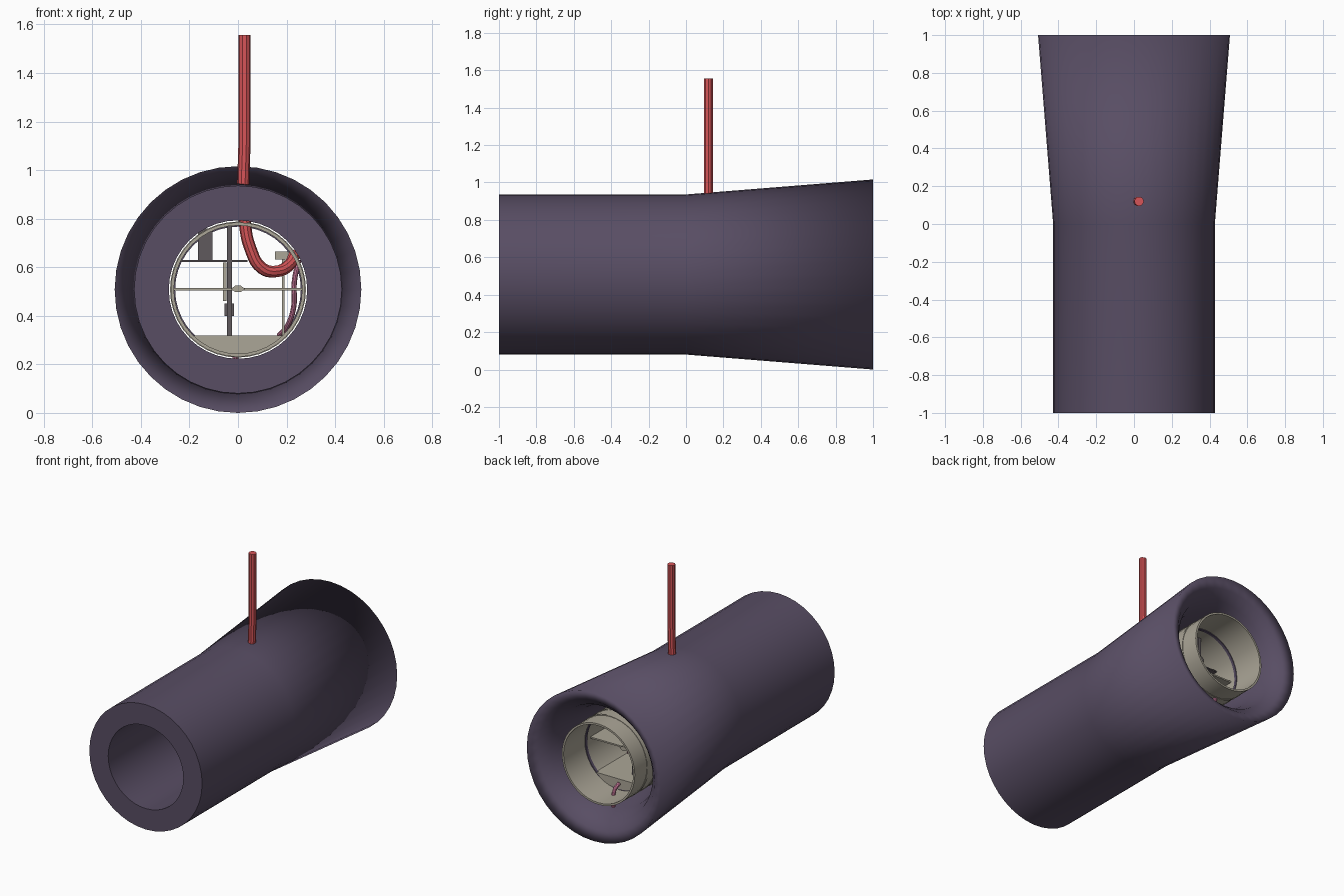
import bpy, bmesh, math
from mathutils import Vector

if "Cube" in bpy.data.objects:
    bpy.data.objects.remove(bpy.data.objects["Cube"])

CZ = 0.508   # height of the tunnel axis
SEG = 40


def material(name, rgb):
    m = bpy.data.materials.new(name)
    m.diffuse_color = (*rgb, 1)
    m.use_nodes = True
    m.node_tree.nodes["Principled BSDF"].inputs["Base Color"].default_value = m.diffuse_color
    return m


PURPLE = material("dark purple", (0.098, 0.075, 0.127))
BEIGE = material("warm grey", (0.41, 0.38, 0.31))
RED = material("red", (0.68, 0.091, 0.098))
PINK = material("pink", (0.68, 0.22, 0.38))
DARK = material("dark grey", (0.115, 0.10, 0.11))


def finish(bm, name, mat):
    bmesh.ops.recalc_face_normals(bm, faces=bm.faces)
    me = bpy.data.meshes.new(name)
    bm.to_mesh(me)
    bm.free()
    me.materials.append(mat)
    ob = bpy.data.objects.new(name, me)
    bpy.context.collection.objects.link(ob)
    return ob


def revolve(name, profile, mat, sharp_rows=()):
    """Closed (y, radius) profile turned about the tunnel axis."""
    bm = bmesh.new()
    rows = []
    for y, r in profile:
        rows.append([bm.verts.new((r * math.cos(2 * math.pi * i / SEG), y,
                                   CZ + r * math.sin(2 * math.pi * i / SEG)))
                     for i in range(SEG)])
    for k, a in enumerate(rows):
        b = rows[(k + 1) % len(rows)]
        for i in range(SEG):
            j = (i + 1) % SEG
            bm.faces.new((a[i], a[j], b[j], b[i])).smooth = True
    for k in sharp_rows:
        for i in range(SEG):
            bm.edges.get((rows[k][i], rows[k][(i + 1) % SEG])).smooth = False
    return finish(bm, name, mat)


def box(name, x, y, z, mat):
    bm = bmesh.new()
    bmesh.ops.create_cube(bm, size=1)
    for v in bm.verts:
        v.co = Vector(((x[0] + x[1]) / 2 + v.co.x * (x[1] - x[0]),
                       (y[0] + y[1]) / 2 + v.co.y * (y[1] - y[0]),
                       (z[0] + z[1]) / 2 + v.co.z * (z[1] - z[0])))
    return finish(bm, name, mat)


def prism(name, outline, y0, y1, mat):
    """Outline of (x, z) points extruded along y."""
    bm = bmesh.new()
    f = bm.faces.new([bm.verts.new((x, y0, z)) for x, z in outline])
    g = bmesh.ops.extrude_face_region(bm, geom=[f])["geom"]
    bmesh.ops.translate(bm, vec=(0, y1 - y0, 0),
                        verts=[e for e in g if isinstance(e, bmesh.types.BMVert)])
    return finish(bm, name, mat)


def pipe(name, points, radius, mat):
    cu = bpy.data.curves.new(name, 'CURVE')
    cu.dimensions = '3D'
    cu.bevel_depth = radius
    cu.bevel_resolution = 3
    cu.use_fill_caps = True
    cu.resolution_u = 5
    sp = cu.splines.new('BEZIER')
    sp.bezier_points.add(len(points) - 1)
    for bp, p in zip(sp.bezier_points, points):
        bp.co = p
        bp.handle_left_type = bp.handle_right_type = 'AUTO'
    cu.materials.append(mat)
    ob = bpy.data.objects.new(name, cu)
    bpy.context.collection.objects.link(ob)
    bpy.ops.object.select_all(action='DESELECT')
    ob.select_set(True)
    bpy.context.view_layer.objects.active = ob
    bpy.ops.object.convert(target='MESH')
    bpy.ops.object.shade_smooth_by_angle()


# Outer tunnel: straight front half, flared back half, bell-shaped mouth
revolve("tunnel_wall",
        [(-1, 0.285), (-1, 0.428), (0, 0.428), (1, 0.508), (0.97, 0.44), (0.91, 0.385),
         (0.8, 0.345), (0.6, 0.31), (0.3, 0.286)], PURPLE, sharp_rows=(0, 1))

# Inner module: open tube, inner lining ring and stiffening hoops
revolve("module_shell", [(0, 0.264), (0, 0.277), (0.95, 0.277), (0.95, 0.264)],
        BEIGE, sharp_rows=range(4))
revolve("lining_ring", [(0.70, 0.259), (0.70, 0.265), (0.72, 0.265), (0.72, 0.259)],
        PURPLE, sharp_rows=range(4))
for k in range(8):
    y = 0.1 + 0.1 * k
    revolve("shell_hoop", [(y, 0.275), (y, 0.280), (y + 0.02, 0.280), (y + 0.02, 0.275)],
            BEIGE, sharp_rows=range(4))

# Lower floor: a segment of the circle
a0 = math.asin(0.19 / 0.266)
floor = []
for k in range(13):
    a = -math.pi + a0 + (math.pi - 2 * a0) * k / 12
    floor.append((0.266 * math.cos(a), CZ + 0.266 * math.sin(a)))
prism("lower_floor", floor, 0.06, 0.72, BEIGE)

# Middle deck with its hub
box("middle_deck", (-0.266, 0.266), (0.06, 0.66), (0.505, 0.515), BEIGE)
prism("deck_hub", [(-0.03, 0.51), (-0.01, 0.525), (0.01, 0.525), (0.03, 0.51),
                   (0.01, 0.497), (-0.01, 0.497)], 0.04, 0.68, BEIGE)

# Upper shelf, cabinet and centre posts
box("upper_shelf", (-0.24, 0.04), (0.15, 0.55), (0.622, 0.63), DARK)
box("cabinet", (-0.165, -0.105), (0.2, 0.5), (0.63, 0.76), DARK)
for k in range(6):
    y = 0.15 + 0.09 * k
    box("upper_post", (-0.045, -0.025), (y, y + 0.02), (0.515, 0.772), DARK)
    box("lower_post", (-0.045, -0.025), (y, y + 0.02), (0.31, 0.505), DARK)
box("bench", (-0.062, -0.048), (0.2, 0.55), (0.46, 0.62), BEIGE)
box("lower_bracket", (-0.055, -0.017), (0.2, 0.5), (0.4, 0.45), DARK)

# Side column with cap
box("side_column", (0.182, 0.192), (0.3, 0.34), (0.315, 0.64), BEIGE)
box("column_cap", (0.152, 0.208), (0.27, 0.37), (0.632, 0.664), BEIGE)

# Red riser pipe hooking round inside the module
pipe("riser_pipe", [(0.027, 0.12, 1.557), (0.027, 0.12, 1.15), (0.027, 0.12, 0.8),
                    (0.05, 0.12, 0.68), (0.1, 0.13, 0.595), (0.16, 0.15, 0.583),
                    (0.212, 0.18, 0.61), (0.235, 0.22, 0.655)], 0.025, RED)

# Pink hoses
pipe("side_hose", [(0.25, 0.24, 0.63), (0.232, 0.25, 0.54), (0.23, 0.28, 0.44),
                   (0.205, 0.32, 0.36), (0.17, 0.38, 0.32)], 0.011, PINK)
pipe("drain_hose", [(-0.01, 0.74, 0.30), (-0.01, 0.79, 0.27), (-0.01, 0.80, 0.16)],
     0.012, PINK)
